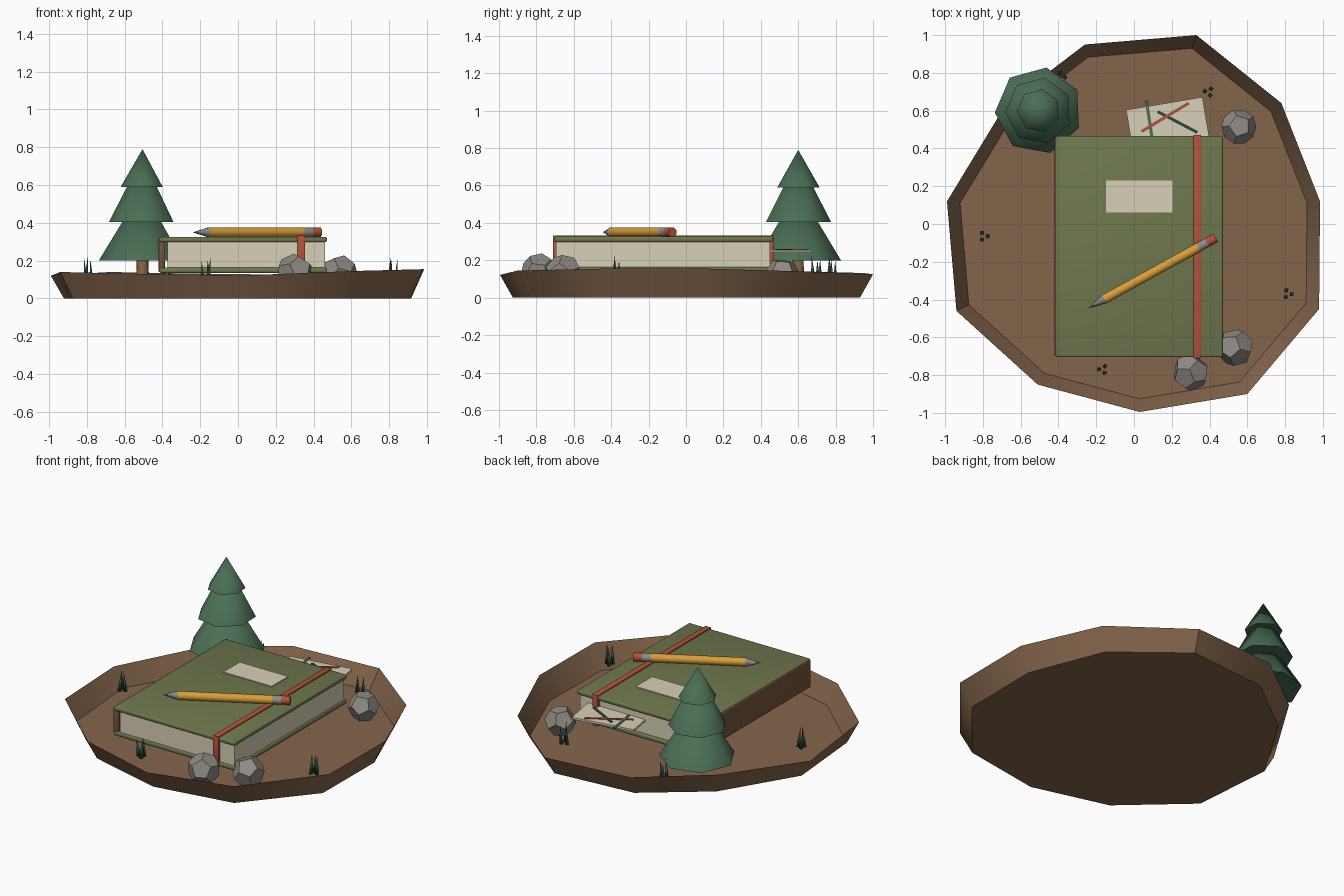
import bpy, bmesh, math, random
from mathutils import Vector, Matrix

random.seed(4)
if "Cube" in bpy.data.objects:
    bpy.data.objects.remove(bpy.data.objects["Cube"], do_unlink=True)


def material(name, r, g, b):
    col = [((c / 255 + .055) / 1.055) ** 2.4 for c in (r, g, b)] + [1]
    m = bpy.data.materials.new(name)
    m.use_nodes = True
    m.diffuse_color = col
    m.node_tree.nodes["Principled BSDF"].inputs["Base Color"].default_value = col
    return m


SOIL = material("soil brown", 132, 101, 75)
COVER = material("cover green", 110, 120, 78)
SPINE = material("spine brown", 120, 84, 58)
PAPER = material("paper cream", 217, 208, 183)
RED = material("band red", 178, 82, 61)
YELLOW = material("pencil yellow", 216, 158, 58)
STONE = material("stone grey", 144, 139, 133)
PINE = material("pine green", 74, 110, 85)
BARK = material("bark brown", 140, 102, 70)
GRASS = material("grass dark green", 40, 74, 60)


def add(name, bm, mat, smooth=0):
    bmesh.ops.recalc_face_normals(bm, faces=bm.faces)
    me = bpy.data.meshes.new(name)
    bm.to_mesh(me)
    bm.free()
    me.materials.append(mat)
    ob = bpy.data.objects.new(name, me)
    bpy.context.collection.objects.link(ob)
    if smooth:
        bpy.ops.object.select_all(action='DESELECT')
        ob.select_set(True)
        bpy.context.view_layer.objects.active = ob
        bpy.ops.object.shade_smooth_by_angle(angle=math.radians(smooth))


def box(name, lo, hi, mat, turn=0, bevel=0):
    lo, hi = Vector(lo), Vector(hi)
    bm = bmesh.new()
    bmesh.ops.create_cube(bm, size=1, matrix=Matrix.Translation((lo + hi) / 2)
                          @ Matrix.Rotation(turn, 4, 'Z') @ Matrix.Diagonal((*(hi - lo), 1)))
    if bevel:
        bmesh.ops.bevel(bm, geom=bm.edges[:], offset=bevel, segments=3, profile=.5, affect='EDGES')
    add(name, bm, mat, 40 if bevel else 0)


def cone(name, a, b, r1, r2, sides, mat, turn=0, smooth=60):
    a, b = Vector(a), Vector(b)
    rot = (b - a).to_track_quat('Z', 'Y').to_matrix().to_4x4()
    bm = bmesh.new()
    bmesh.ops.create_cone(bm, cap_ends=True, segments=sides, radius1=r1, radius2=r2, depth=(b - a).length,
                          matrix=Matrix.Translation((a + b) / 2) @ rot @ Matrix.Rotation(turn, 4, 'Z'))
    bmesh.ops.remove_doubles(bm, verts=bm.verts, dist=1e-5)
    add(name, bm, mat, smooth)


# Open, shallow earth dish: flat bottom and a flared, uneven rim
rim = [(.33, 1, .125), (.78, .64, .14), (.985, .12, .155), (.98, -.45, .155), (.6, -.9, .145), (.03, -.995, .122),
       (-.51, -.85, .13), (-.94, -.46, .14), (-.99, .12, .12), (-.68, .63, .14), (-.26, .95, .132)]
bm = bmesh.new()
low = [bm.verts.new((x * .93, y * .93, 0)) for x, y, z in rim]
high = [bm.verts.new(p) for p in rim]
for i in range(len(rim)):
    j = (i + 1) % len(rim)
    bm.faces.new((low[i], low[j], high[j], high[i]))
bm.faces.new(low)
add("ground_dish", bm, SOIL, 36)

# Notebook
box("cover_bottom", (-.415, -.705, .135), (.47, .465, .163), COVER, bevel=.009)
box("cover_top", (-.415, -.705, .298), (.47, .465, .326), COVER, bevel=.009)
box("book_spine", (-.42, -.7, .14), (-.388, .46, .321), SPINE, bevel=.006)
box("page_block", (-.372, -.695, .16), (.46, .448, .301), PAPER)
box("elastic_band", (.315, -.711, .13), (.355, .471, .333), RED, bevel=.003)
box("cover_label", (-.148, .06, .325), (.205, .23, .332), PAPER)

# Loose map tucked in the pages, with drawn trails
box("map_sheet", (-.02, .34, .243), (.39, .64, .256), PAPER, math.radians(9.5))
for name, (x1, y1), (x2, y2), mat in [
        ("map_trail_red", (.04, .49), (.29, .64), RED),
        ("map_trail_pine", (.065, .655), (.095, .46), PINE),
        ("map_trail_dark", (.125, .595), (.335, .485), GRASS)]:
    dx, dy = x2 - x1, y2 - y1
    cx, cy, half = (x1 + x2) / 2, (y1 + y2) / 2, math.hypot(dx, dy) / 2
    box(name, (cx - half, cy - .008, .255), (cx + half, cy + .008, .26), mat, math.atan2(dy, dx))

# Pencil lying across the cover
tip, end = Vector((-.237, -.442, .35)), Vector((.433, -.073, .35))
stops = [("pencil_tip", 0, .12, STONE), ("pencil_body", .12, .86, YELLOW),
         ("pencil_ferrule", .86, .93, STONE), ("pencil_eraser", .93, 1, RED)]
for name, s, t, mat in stops:
    cone(name, tip.lerp(end, s), tip.lerp(end, t), .027 if s else .001, .027, 8, mat, math.pi / 8)

# Pine tree
tx, ty = -.505, .6
cone("tree_trunk", (tx, ty, .13), (tx, ty, .25), .034, .03, 7, BARK)
for i, (z, r, top) in enumerate([(.2, .232, .58), (.405, .178, .75), (.59, .116, .79)]):
    cone(f"tree_tier_{i + 1}", (tx, ty, z), (tx, ty, top), r, 0, 7, PINE, math.radians(-36))

# Faceted rocks
phi = (1 + 5 ** .5) / 2
corners = [(x, y, z) for x in (-1, 1) for y in (-1, 1) for z in (-1, 1)]
for a in (-1 / phi, 1 / phi):
    for b in (-phi, phi):
        corners += [(0, a, b), (a, b, 0), (b, 0, a)]
for i, (x, y, z, r, spin) in enumerate([(.3, -.785, .138, .1, .4), (.535, -.655, .132, .1, 1.3),
                                        (.555, .515, .12, .095, 2.2)]):
    bm = bmesh.new()
    place = (Matrix.Translation((x, y, z)) @ Matrix.Scale(r / 3 ** .5, 4)
             @ Matrix.Rotation(spin, 4, 'Z') @ Matrix.Rotation(spin * .5, 4, 'X'))
    for c in corners:
        bm.verts.new(place @ Vector(c))
    bmesh.ops.convex_hull(bm, input=bm.verts)
    bmesh.ops.dissolve_limit(bm, angle_limit=.05, verts=bm.verts, edges=bm.edges)
    add(f"rock_{i + 1}", bm, STONE)

# Grass tufts, three blades each
for i, (x, y) in enumerate([(-.795, -.065), (-.165, -.77), (.815, -.37), (.395, .7), (-.385, .78)]):
    for k in range(3):
        ang = k * 2.1 + i
        foot = Vector((x + .02 * math.cos(ang), y + .02 * math.sin(ang), .085))
        lean = Vector((random.uniform(-.012, .012), random.uniform(-.012, .012), random.uniform(.11, .14)))
        cone(f"grass_{i + 1}_blade_{k + 1}", foot, foot + lean, .014, 0, 4, GRASS, smooth=95)
